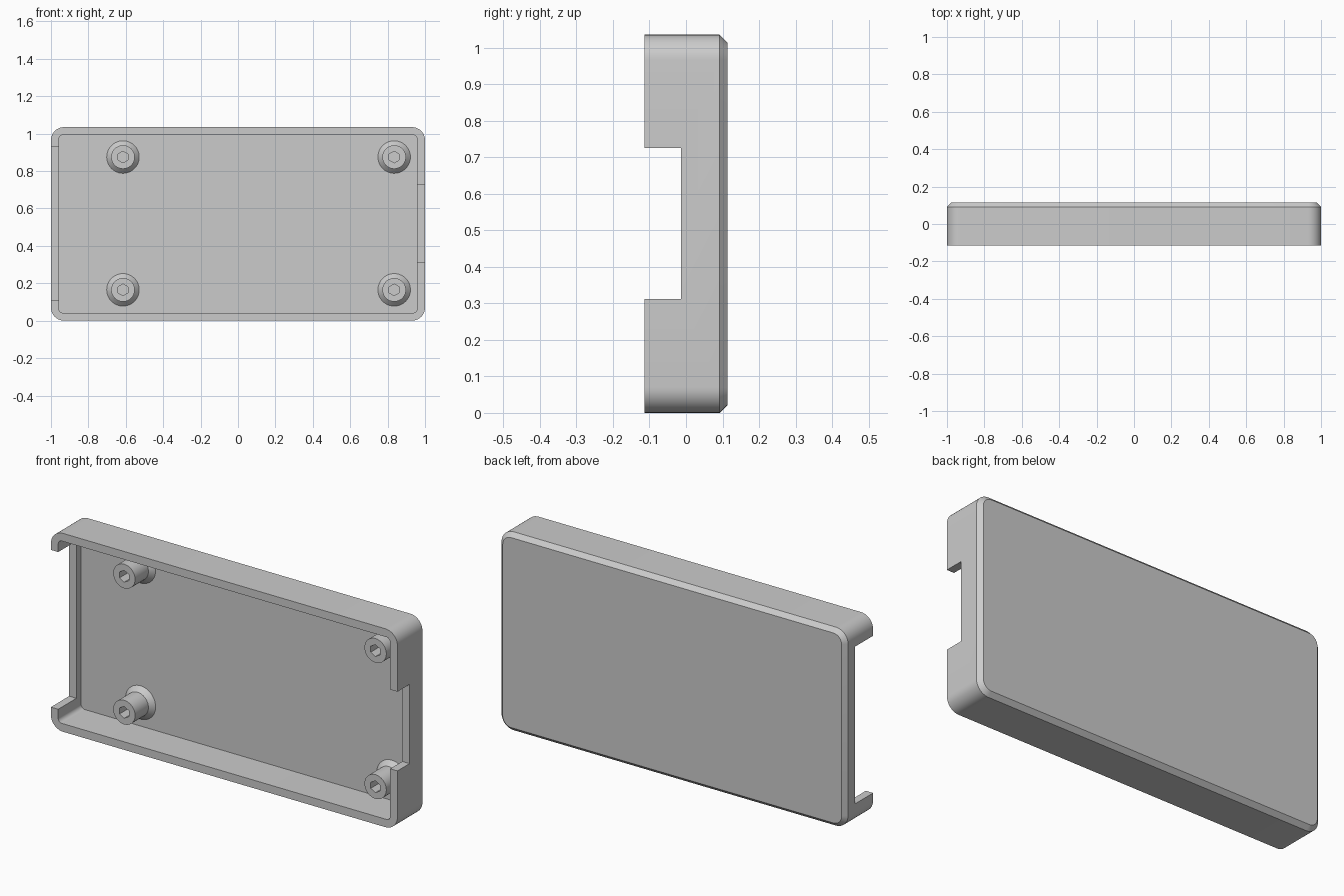
import bpy, bmesh, math

HALF_W, HEIGHT, HALF_D = 1.0, 1.035, 0.114
WALL, FLOOR_Y, CHAMFER = 0.042, 0.075, 0.022
MID_Z = HEIGHT / 2

if "Cube" in bpy.data.objects:
    bpy.data.objects.remove(bpy.data.objects["Cube"])

grey = bpy.data.materials.new("plastic grey")
grey.use_nodes = True
grey.diffuse_color = (0.6, 0.6, 0.6, 1)
grey.node_tree.nodes["Principled BSDF"].inputs["Base Color"].default_value = (0.6, 0.6, 0.6, 1)


def rounded_rect(inset, radius, y, steps=10):
    """Points of a rounded rectangle in the xz plane, inset from the outer size."""
    points = []
    for corner, (sx, sz) in enumerate([(1, 1), (-1, 1), (-1, -1), (1, -1)]):
        cx = sx * (HALF_W - inset - radius)
        cz = MID_Z + sz * (MID_Z - inset - radius)
        for i in range(steps + 1):
            a = math.pi / 2 * (corner + i / steps)
            points.append((cx + radius * math.cos(a), y, cz + radius * math.sin(a)))
    return points


def skin(name, rings):
    """Join a series of rings with quads, cap both ends and shade by angle."""
    bm = bmesh.new()
    loops = [[bm.verts.new(p) for p in ring] for ring in rings]
    n = len(loops[0])
    for a, b in zip(loops, loops[1:]):
        for i in range(n):
            j = (i + 1) % n
            bm.faces.new((a[i], a[j], b[j], b[i]))
    bm.faces.new(loops[0])
    bm.faces.new(loops[-1])
    bmesh.ops.recalc_face_normals(bm, faces=bm.faces)
    mesh = bpy.data.meshes.new(name)
    bm.to_mesh(mesh)
    bm.free()
    obj = bpy.data.objects.new(name, mesh)
    bpy.context.collection.objects.link(obj)
    mesh.materials.append(grey)
    return obj


def shade(obj):
    bpy.ops.object.select_all(action="DESELECT")
    obj.select_set(True)
    bpy.context.view_layer.objects.active = obj
    bpy.ops.object.shade_smooth_by_angle(angle=math.radians(25))


def cut_notch(obj, x, z0, z1, depth_y):
    """Cut a notch through a side wall, from the open front to depth_y."""
    front = -HALF_D - 0.1
    bpy.ops.mesh.primitive_cube_add(size=1, location=(x, (front + depth_y) / 2, (z0 + z1) / 2))
    cutter = bpy.context.object
    cutter.scale = (0.14, depth_y - front, z1 - z0)
    cutter.hide_render = True
    mod = obj.modifiers.new("notch", "BOOLEAN")
    mod.operation, mod.solver, mod.object = "DIFFERENCE", "EXACT", cutter
    bpy.context.view_layer.objects.active = obj
    bpy.ops.object.modifier_apply(modifier=mod.name)
    bpy.data.objects.remove(cutter)


# Tray: inner floor, inner wall, rim, outer wall, chamfered back
tray = skin("tray", [
    rounded_rect(WALL, 0.022, FLOOR_Y),
    rounded_rect(WALL, 0.022, -HALF_D),
    rounded_rect(0, 0.07, -HALF_D),
    rounded_rect(0, 0.07, HALF_D - CHAMFER),
    rounded_rect(CHAMFER, 0.07 - CHAMFER, HALF_D),
])
cut_notch(tray, HALF_W, 0.312, 0.725, -0.014)
cut_notch(tray, -HALF_W, 0.11, 0.93, 0.036)
shade(tray)


# Screw posts: flared foot, round shaft, six-sided hole
def ring(cx, cz, radius, y, hexagon=False, n=48):
    points = []
    for i in range(n):
        a = 2 * math.pi * i / n
        r = radius
        if hexagon:
            turn = (a + math.pi / 6) % (math.pi / 3) - math.pi / 6
            r *= math.cos(math.pi / 6) / math.cos(math.pi / 6 - abs(turn))
        points.append((cx + r * math.sin(a), y, cz + r * math.cos(a)))
    return points


TIP_Y = -0.06
for side, x in (("right", -0.615), ("left", 0.835)):
    for level, z in (("lower", 0.165), ("upper", 0.875)):
        post = skin(f"{level}_{side}_screw_post", [
            ring(x, z, 0.087, FLOOR_Y + 0.005),
            ring(x, z, 0.087, FLOOR_Y),
            ring(x, z, 0.063, FLOOR_Y - 0.025),
            ring(x, z, 0.063, TIP_Y),
            ring(x, z, 0.031, TIP_Y, True),
            ring(x, z, 0.031, FLOOR_Y, True),
        ])
        shade(post)
